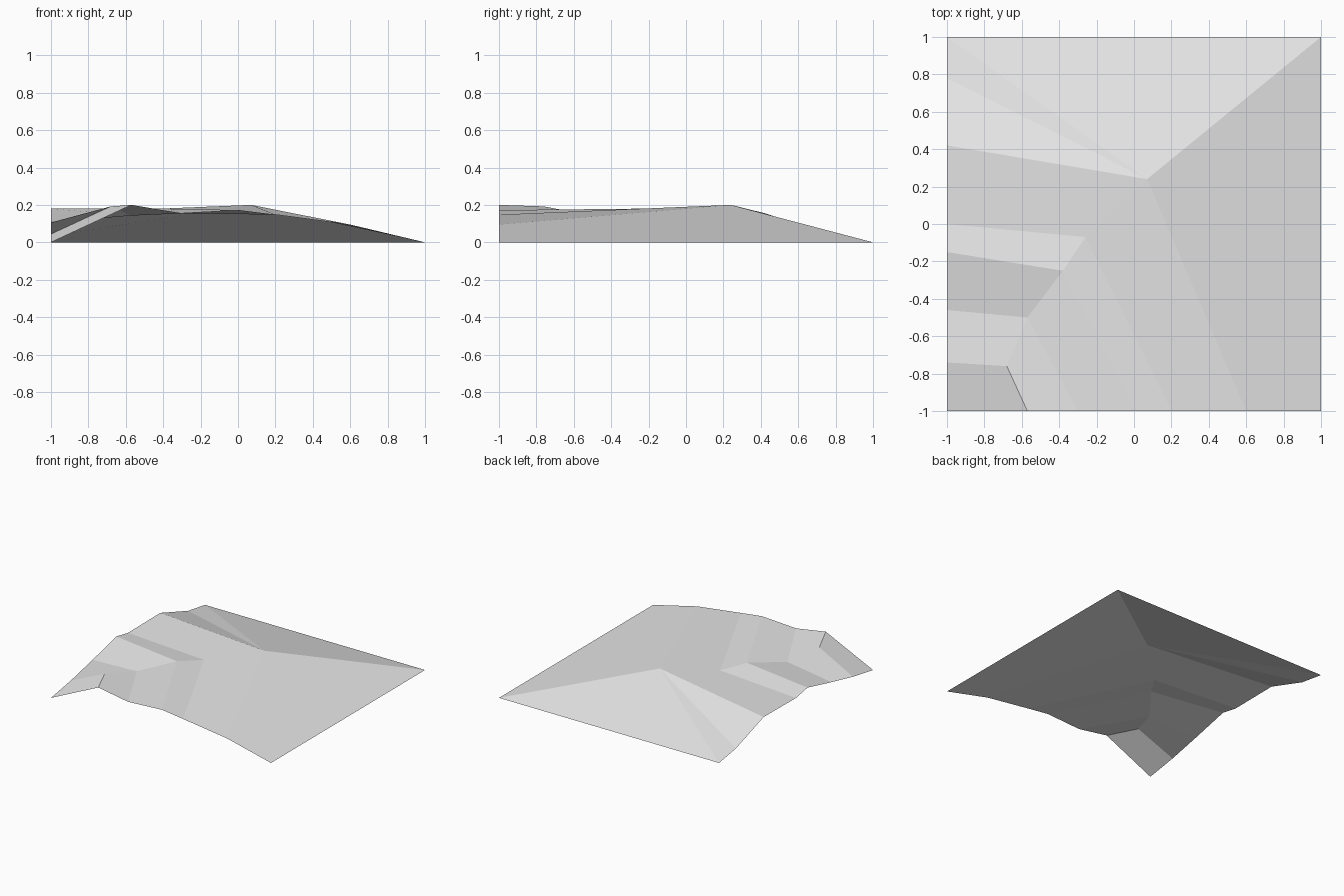
import bpy
import bmesh

cube = bpy.data.objects.get("Cube")
if cube:
    bpy.data.objects.remove(cube, do_unlink=True)

# One plain grey for the whole ground sheet
grey = bpy.data.materials.new("light_grey")
grey.use_nodes = True
colour = (0.8, 0.8, 0.8, 1.0)
grey.diffuse_color = colour
grey.node_tree.nodes["Principled BSDF"].inputs["Base Color"].default_value = colour

# Fold lines: each runs from the side edge (y, z), over a bend, to the front edge (x, z)
folds = [
    ((0.42, 0.156), (0.07, 0.24, 0.2), (0.6, 0.095)),
    ((0.0, 0.152), (-0.26, -0.07, 0.155), (0.2, 0.148)),
    ((-0.15, 0.18), (-0.38, -0.25, 0.18), (0.01, 0.172)),
    ((-0.46, 0.106), (-0.57, -0.5, 0.143), (-0.3, 0.155)),
    ((-0.74, 0.044), (-0.68, -0.76, 0.192), (-0.57, 0.2)),
]

bm = bmesh.new()


def vert(x, y, z=0.0):
    return bm.verts.new((x, y, z))


rows = [(vert(-1, side[0], side[1]), vert(*bend), vert(front[0], -1, front[1]))
        for side, bend, front in folds]

# Terraces between neighbouring folds
for (s0, b0, f0), (s1, b1, f1) in zip(rows, rows[1:]):
    bm.faces.new((s0, s1, b1, b0))
    bm.faces.new((b0, b1, f1, f0))

# Steep corner facet
side, bend, front = rows[-1]
bm.faces.new((side, vert(-1, -1), front, bend))

# Large slopes falling from the summit to the outer edges
side, summit, front = rows[0]
rim = [front, vert(1, -1), vert(1, 1), vert(-1, 1), vert(-1, 0.78, 0.035), side]
bm.faces.new((summit, *rim[:3]))
for a, b in zip(rim[2:], rim[3:]):
    bm.faces.new((summit, a, b))

# Keep every facet facing up
for face in bm.faces:
    face.normal_update()
    if face.normal.z < 0:
        face.normal_flip()

mesh = bpy.data.meshes.new("hill_ground")
bm.to_mesh(mesh)
bm.free()
mesh.materials.append(grey)
hill = bpy.data.objects.new("hill_ground", mesh)
bpy.context.collection.objects.link(hill)
